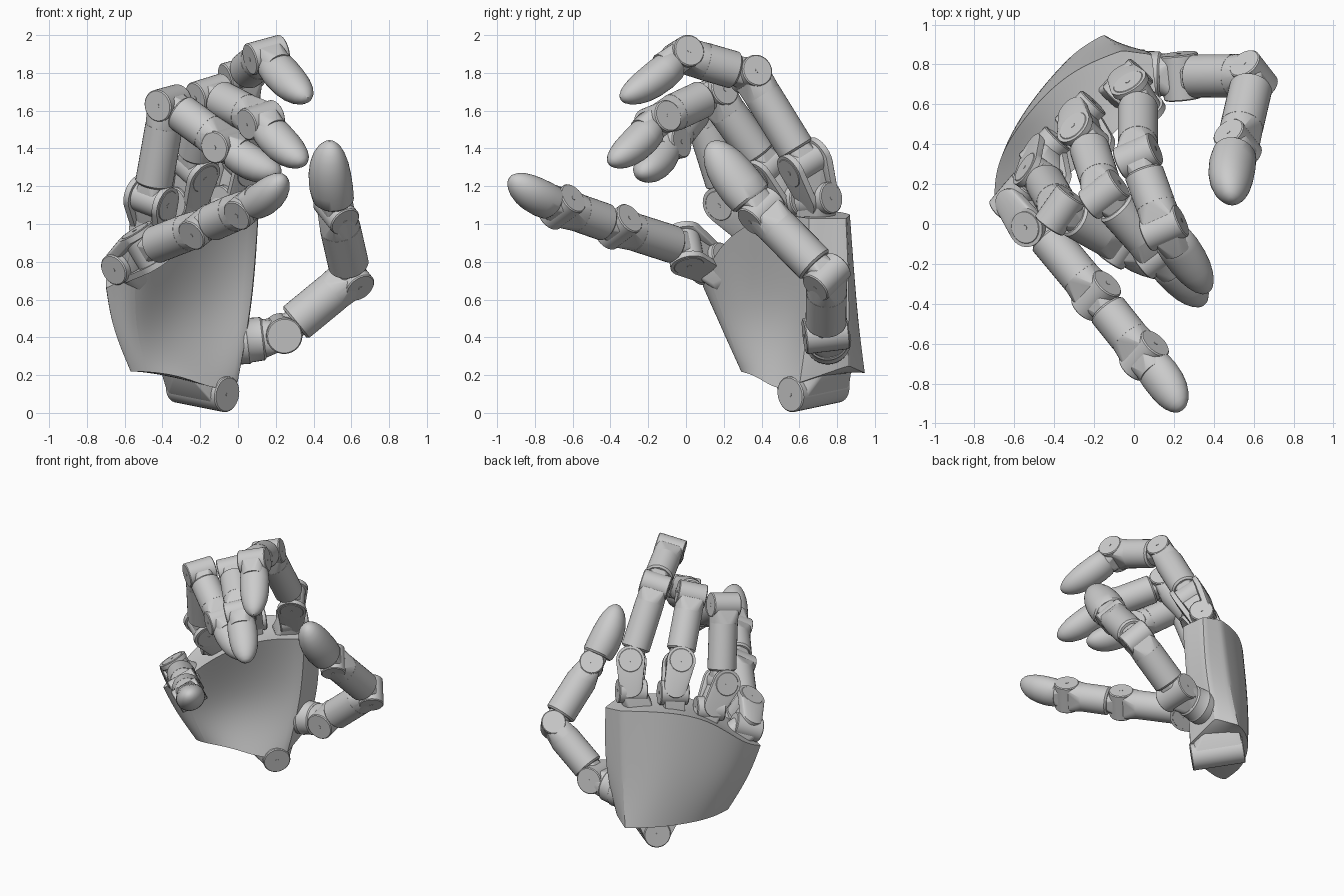
import bpy, bmesh, math
from mathutils import Vector as V

if "Cube" in bpy.data.objects:
    bpy.data.objects.remove(bpy.data.objects["Cube"])


def finish(bm, name, angle=35):
    bmesh.ops.recalc_face_normals(bm, faces=bm.faces)
    me = bpy.data.meshes.new(name)
    bm.to_mesh(me)
    bm.free()
    ob = bpy.data.objects.new(name, me)
    bpy.context.collection.objects.link(ob)
    bpy.ops.object.select_all(action='DESELECT')
    ob.select_set(True)
    bpy.context.view_layer.objects.active = ob
    bpy.ops.object.shade_smooth_by_angle(angle=math.radians(angle))
    return ob


def ring(c, axis, r, n=32, side=None, flat=1.0):
    """Circle of points around c; 'flat' scales the radius perpendicular to 'side'."""
    axis = axis.normalized()
    u = side if side else axis.orthogonal()
    u = (u - axis * u.dot(axis)).normalized()
    w = axis.cross(u)
    return [c + u * (r * math.cos(2 * math.pi * i / n)) + w * (r * flat * math.sin(2 * math.pi * i / n))
            for i in range(n)]


def loft(name, rings):
    bm = bmesh.new()
    loops = [[bm.verts.new(p) for p in r] for r in rings]
    n = len(loops[0])
    for a, b in zip(loops, loops[1:]):
        for i in range(n):
            bm.faces.new((a[i], a[(i + 1) % n], b[(i + 1) % n], b[i]))
    bm.faces.new(loops[0])
    bm.faces.new(loops[-1])
    return finish(bm, name)


def hull(name, pts):
    bm = bmesh.new()
    for p in pts:
        bm.verts.new(p)
    res = bmesh.ops.convex_hull(bm, input=bm.verts)
    junk = set(res['geom_interior']) | set(res['geom_unused'])
    bmesh.ops.delete(bm, geom=[g for g in junk if isinstance(g, bmesh.types.BMVert)], context='VERTS')
    return finish(bm, name)


def barrel_pts(c, axis, r, half):
    a = axis.normalized() * half
    return ring(c - a, axis, r) + ring(c + a, axis, r)


def barrel(name, c, axis, r, half):
    a = axis.normalized()
    e = 0.006
    loft(name, [ring(c + a * h, a, q) for h, q in
                ((-half, r - e), (-half + e, r), (half - e, r), (half, r - e))])
    loft(name + "_pin", [ring(c + a * h, a, 0.012, 12) for h in (-half - .002, half + .002)])


def segment(name, a, b, axis_a, axis_b, r=0.1):
    """Round phalanx: tongue on joint a, tube, then a fork closing on joint b."""
    d = (b - a).normalized()
    p, q = a + d * 0.085, b - d * 0.125
    hull(name + "_tongue", barrel_pts(a, axis_a, 0.075, 0.06) + ring(p + d * .03, d, 0.075))
    loft(name + "_tube", [ring(p, d, r - .012), ring(p + d * .012, d, r), ring(q, d, r)])
    hull(name + "_fork", ring(q, d, r - .001) + barrel_pts(b, axis_b, 0.07, 0.09))
    barrel(name + "_joint", b, axis_b, 0.086, 0.1)


def fingertip(name, a, tip, axis, r=0.1):
    """Blunt tip, straight along the back and rounded along the pad."""
    d = tip - a
    dn = d.normalized()
    pad = axis.cross(dn).normalized()
    hull(name + "_tongue", barrel_pts(a, axis, 0.078, 0.065) + ring(a + d * .3, d, 0.085))
    prof = ((.17, .88), (.2, .98), (.36, 1.03), (.55, 1), (.7, .91),
            (.82, .76), (.91, .57), (.97, .35), (1, .12))
    loft(name, [ring(a + d * t + pad * (.07 * t * (1 - t)), d, q * r, 32, axis, .9) for t, q in prof])


# Palm: columns around the hand, each with a top, middle and bottom point
cols = [
    (-.55, .09, .73, -.56, .17, .45, -.50, .28, .22),
    (-.70, .09, .66, -.67, .19, .45, -.57, .30, .22),
    (-.70, .30, .75, -.66, .40, .50, -.56, .50, .22),
    (-.56, .53, 1.0, -.53, .62, .55, -.42, .74, .22),
    (-.33, .77, 1.08, -.34, .82, .60, -.28, .88, .22),
    (-.06, .87, 1.05, -.10, .91, .50, -.15, .95, .21),
    (.09, .85, 1.03, .09, .87, .60, -.01, .86, .25),
    (.11, .65, 1.03, .08, .66, .58, .00, .60, .16),
    (-.10, .46, 1.06, -.16, .60, .52, -.10, .49, .11),
    (-.35, .22, .95, -.39, .42, .50, -.30, .37, .20),
]
bm = bmesh.new()
crease = bm.edges.layers.float.new("crease_edge")
rows = [[bm.verts.new(c[k:k + 3]) for c in cols] for k in (0, 3, 6)]
n = len(cols)
for a, b in zip(rows, rows[1:]):
    for i in range(n):
        bm.faces.new((a[i], a[(i + 1) % n], b[(i + 1) % n], b[i]))
for row in (rows[0], rows[2]):      # caps as strips of quads across the thickness
    for i, j, k, l in ((0, 1, 2, 9), (9, 2, 3, 8), (8, 3, 4, 7), (7, 4, 5, 6)):
        bm.faces.new((row[i], row[j], row[k], row[l]))
for row in (rows[0], rows[2]):
    for i in range(n):
        bm.edges.get((row[i], row[(i + 1) % n]))[crease] = 1
for i in (1, 5, 6, 7):
    for a, b in zip(rows, rows[1:]):
        bm.edges.get((a[i], b[i]))[crease] = .8
palm = finish(bm, "palm", 40)
mod = palm.modifiers.new("smooth", 'SUBSURF')
mod.levels = mod.render_levels = 3

# Wrist hinge running front to back under the palm
w0, w1 = V((-.055, .55, .097)), V((-.32, .80, .15))
wa = w1 - w0
barrel("wrist_hinge", (w0 + w1) / 2, wa, 0.095, wa.length / 2)
hull("wrist_neck", ring(w0 + wa * .08, wa, .09) + ring(w1 - wa * .02, wa, .09)
     + [V(p) for p in ((-.32, .42, .26), (-.42, .66, .26), (-.2, .88, .26), (-.03, .62, .3), (-.04, .8, .3))])

# Fingers: knuckle, swivel, two finger joints, tip
fingers = {
    "index_finger": ((-.03, .70, 1.13), (.02, .63, 1.32), (.02, .34, 1.79), (.15, -.02, 1.895), (.37, -.34, 1.66)),
    "middle_finger": ((-.27, .54, 1.12), (-.24, .43, 1.30), (-.15, .15, 1.69), (.12, -.15, 1.55), (.35, -.40, 1.32)),
    "ring_finger": ((-.45, .36, .98), (-.46, .23, 1.13), (-.37, .07, 1.64), (-.07, -.10, 1.42), (.22, -.24, 1.26)),
    "little_finger": ((-.60, .13, .79), (-.49, .0, .87), (-.19, -.36, .985), (.05, -.66, 1.09), (.24, -.93, 1.24)),
}
for name, pts in fingers.items():
    k1, k2, p1, p2, tip = map(V, pts)
    d = (p1 - k2).normalized()
    ax = (p1 - k2).cross(p2 - p1).normalized()
    kax = V((.69, .72, .1))
    if name == "little_finger":         # nearly straight, so its hinge axis is given
        ax = V((.59, .65, .48)).normalized()
        kax = V((.6, .7, .35))
    ab = ax.cross(d).normalized()       # points to the palm side
    # knuckle on the palm edge
    barrel(name + "_knuckle", k1, kax, 0.085, 0.1)
    inward = (V((-.3, .6, .5)) - k1).normalized() * .14
    hull(name + "_mount", barrel_pts(k1, kax, 0.075, 0.07) + barrel_pts(k1 + inward, kax, 0.075, 0.07))
    # swivel with a plate on the back and on the palm side
    barrel(name + "_swivel", k2, ab, 0.085, 0.112)
    hull(name + "_link", barrel_pts(k1, kax, .06, .06) + barrel_pts(k2, ab, .06, .07))
    for s, side in ((1, "palm"), (-1, "back")):
        o = ab * (s * .093)
        hull(name + "_plate_" + side, barrel_pts(k2 + o, ab, .1, .016)
             + barrel_pts(k1 + o * .75 + (k2 - k1) * .15, ab, .08, .016))
    segment(name + "_lower", k2, p1, ab, ax)
    segment(name + "_upper", p1, p2, ax, ax)
    fingertip(name + "_tip", p2, tip, ax, .1)

# Thumb: base drum on the palm side, then two segments and the tip
t0, t1, t2, t3 = V((.235, .74, .42)), V((.60, .745, .72)), V((.52, .40, 1.07)), V((.485, .125, 1.43))
ta0 = V((.1, -1, -.12))
ta = V((.12, -.155, -.15))
base, d = V((-.02, .75, .375)), V((1, 0, .12)).normalized()
loft("thumb_base", [ring(base + d * h, d, r) for h, r in
                    ((0, .12), (.07, .125), (.08, .118), (.15, .115), (.16, .105))])
hull("thumb_base_fork", ring(base + d * .15, d, .105) + barrel_pts(t0, ta0, .07, .1))
barrel("thumb_base_joint", t0, ta0, .096, .115)
segment("thumb_lower", t0, t1, ta0, ta, .108)
segment("thumb_upper", t1, t2, ta, ta, .108)
fingertip("thumb_tip", t2, t3, ta, .122)
